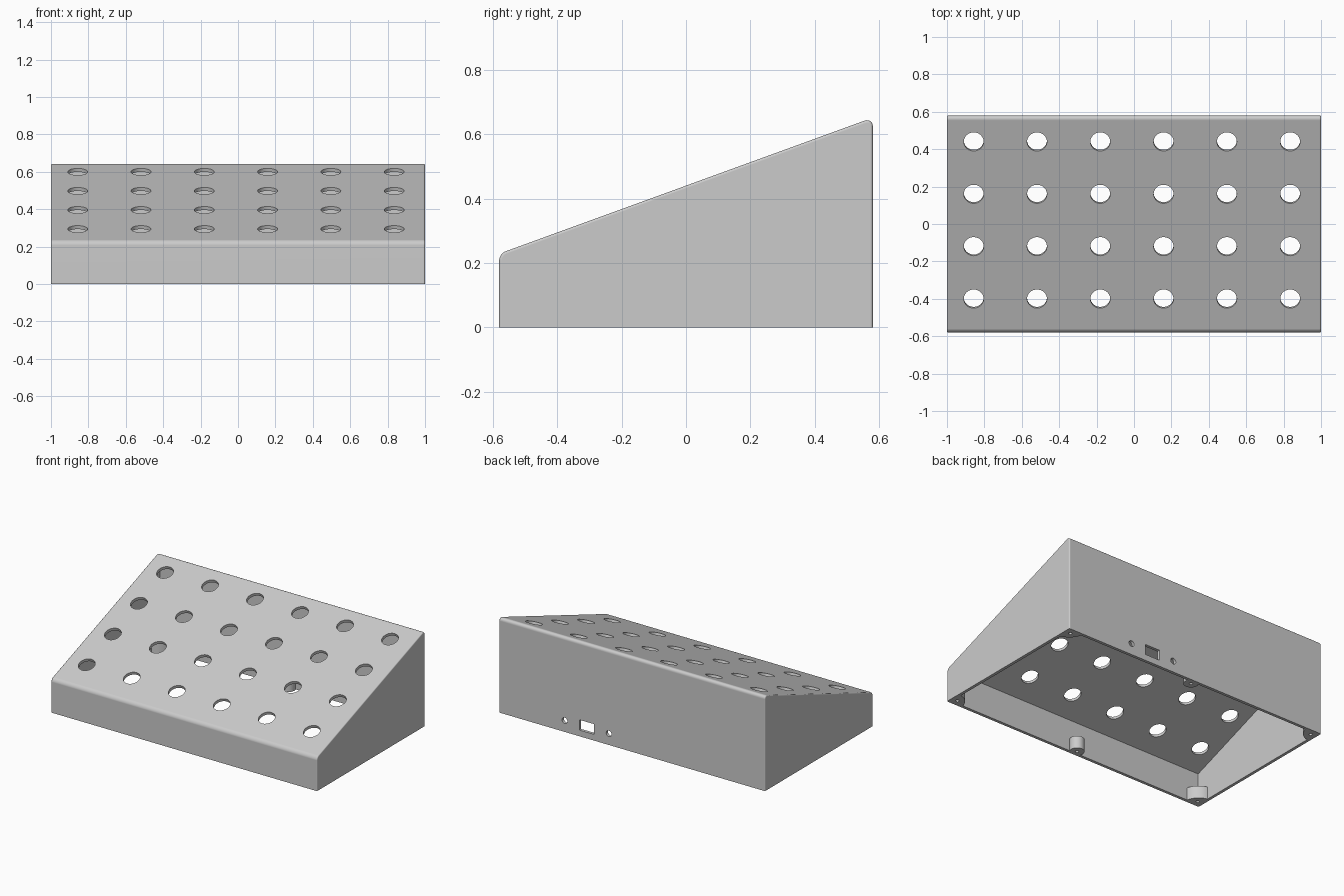
import bpy, bmesh, math
from mathutils import Matrix, Vector

if "Cube" in bpy.data.objects:
    bpy.data.objects.remove(bpy.data.objects["Cube"])

HALF_X, HALF_Y, WALL = 1.0, 0.58, 0.02
TILT = math.radians(20)
BOSS_H = 0.085


def slope_z(y):
    return 0.44 + y * math.tan(TILT)


grey = bpy.data.materials.new("plain_grey")
grey.use_nodes = True
COLOUR = (0.6, 0.6, 0.6, 1)
grey.diffuse_color = COLOUR
grey.node_tree.nodes["Principled BSDF"].inputs["Base Color"].default_value = COLOUR


def make_object(name, bm):
    bmesh.ops.recalc_face_normals(bm, faces=bm.faces)
    mesh = bpy.data.meshes.new(name)
    bm.to_mesh(mesh)
    bm.free()
    mesh.materials.append(grey)
    obj = bpy.data.objects.new(name, mesh)
    bpy.context.collection.objects.link(obj)
    return obj


def activate(obj):
    bpy.ops.object.select_all(action='DESELECT')
    obj.select_set(True)
    bpy.context.view_layer.objects.active = obj


def cut(obj, bm):
    """Subtract a temporary solid from an object."""
    cutter = make_object("cutter", bm)
    cutter.hide_render = True
    mod = obj.modifiers.new("cut", 'BOOLEAN')
    mod.operation, mod.solver, mod.object = 'DIFFERENCE', 'EXACT', cutter
    activate(obj)
    bpy.ops.object.modifier_apply(modifier=mod.name)
    bpy.data.objects.remove(cutter)


def finish(obj):
    activate(obj)
    bpy.ops.object.shade_smooth_by_angle(angle=math.radians(35))
    mod = obj.modifiers.new("clean_shading", 'WEIGHTED_NORMAL')
    mod.keep_sharp = True


def extrude(points, offset):
    bm = bmesh.new()
    face = bm.faces.new([bm.verts.new(p) for p in points])
    new = bmesh.ops.extrude_face_region(bm, geom=[face])["geom"]
    bmesh.ops.translate(bm, vec=offset,
                        verts=[v for v in new if isinstance(v, bmesh.types.BMVert)])
    return bm


def wedge(inset, bottom, drop):
    """Sloped box, shrunk by the wall thickness for the cavity."""
    x, y = HALF_X - inset, HALF_Y - inset
    side = [(-y, bottom), (y, bottom), (y, slope_z(y) - drop), (-y, slope_z(-y) - drop)]
    return extrude([(-x, *p) for p in side], (2 * x, 0, 0))


def add_cylinder(bm, radius, depth, matrix, segments=32):
    bmesh.ops.create_cone(bm, cap_ends=True, segments=segments, radius1=radius,
                          radius2=radius, depth=depth, matrix=matrix)


# Outer body with rounded front lip, back lip and side edges
bm = wedge(0, 0, 0)
for sign, size in ((-1, 0.021), (1, 0.028)):
    lip = [e for e in bm.edges if all(v.co.z > 0.1 and v.co.y * sign > 0 for v in e.verts)
           and abs(e.verts[0].co.x - e.verts[1].co.x) > 1]
    bmesh.ops.bevel(bm, geom=lip, offset=size, segments=6, profile=0.5, affect='EDGES')
rim = [e for e in bm.edges if abs(e.verts[0].co.x - e.verts[1].co.x) < 0.01
       and max(v.co.z for v in e.verts) > 0.01]
bmesh.ops.bevel(bm, geom=rim, offset=0.008, segments=3, profile=0.5, affect='EDGES')
shell = make_object("sloped_enclosure", bm)

# Hollow underside
cut(shell, wedge(WALL, -0.1, WALL / math.cos(TILT)))

# Grid of holes square to the sloping panel
bm = bmesh.new()
for col in range(6):
    for row in range(4):
        y = -0.4 + 0.28 * row
        place = Matrix.Translation((-0.857 + 0.3384 * col, y, slope_z(y)))
        add_cylinder(bm, 0.053, 0.12, place @ Matrix.Rotation(TILT, 4, 'X'), 48)
cut(shell, bm)

# Connector slot and its two screw holes in the back wall
bm = bmesh.new()
PORT_X, PORT_Z = 0.34, 0.077
bmesh.ops.create_cube(bm, size=1, matrix=Matrix.Translation((PORT_X, HALF_Y, PORT_Z))
                      @ Matrix.Diagonal((0.112, 0.1, 0.07, 1)))
for side in (-1, 1):
    place = Matrix.Translation((PORT_X + side * 0.166, HALF_Y, PORT_Z))
    add_cylinder(bm, 0.02, 0.1, place @ Matrix.Rotation(math.pi / 2, 4, 'X'))
cut(shell, bm)
finish(shell)


def pilot_hole(x, y):
    bm = bmesh.new()
    add_cylinder(bm, 0.011, 0.14, Matrix.Translation((x, y, 0)), 20)
    return bm


# Quarter-round screw bosses in the corners
for sx, x_name in ((-1, "right"), (1, "left")):
    for sy, y_name in ((-1, "front"), (1, "back")):
        local = [(0.012, 0.012)]
        for i in range(13):
            a = math.radians(6.5 + 77 * i / 12)
            local.append((0.11 * math.cos(a), 0.11 * math.sin(a)))
        points = [(sx * (HALF_X - u), sy * (HALF_Y - v), 0) for u, v in local]
        boss = make_object(f"{y_name}_{x_name}_corner_boss", extrude(points, (0, 0, BOSS_H)))
        cut(boss, pilot_hole(sx * (HALF_X - 0.045), sy * (HALF_Y - 0.045)))
        finish(boss)

# Round screw bosses at the middle of the front and back walls
for sy, y_name in ((-1, "front"), (1, "back")):
    bm = bmesh.new()
    y = sy * (HALF_Y - 0.04)
    add_cylinder(bm, 0.046, BOSS_H, Matrix.Translation((0, y, BOSS_H / 2)))
    for v in bm.verts:
        v.co.y = max(-HALF_Y + 0.012, min(HALF_Y - 0.012, v.co.y))
    boss = make_object(f"{y_name}_middle_boss", bm)
    cut(boss, pilot_hole(0, y))
    finish(boss)
